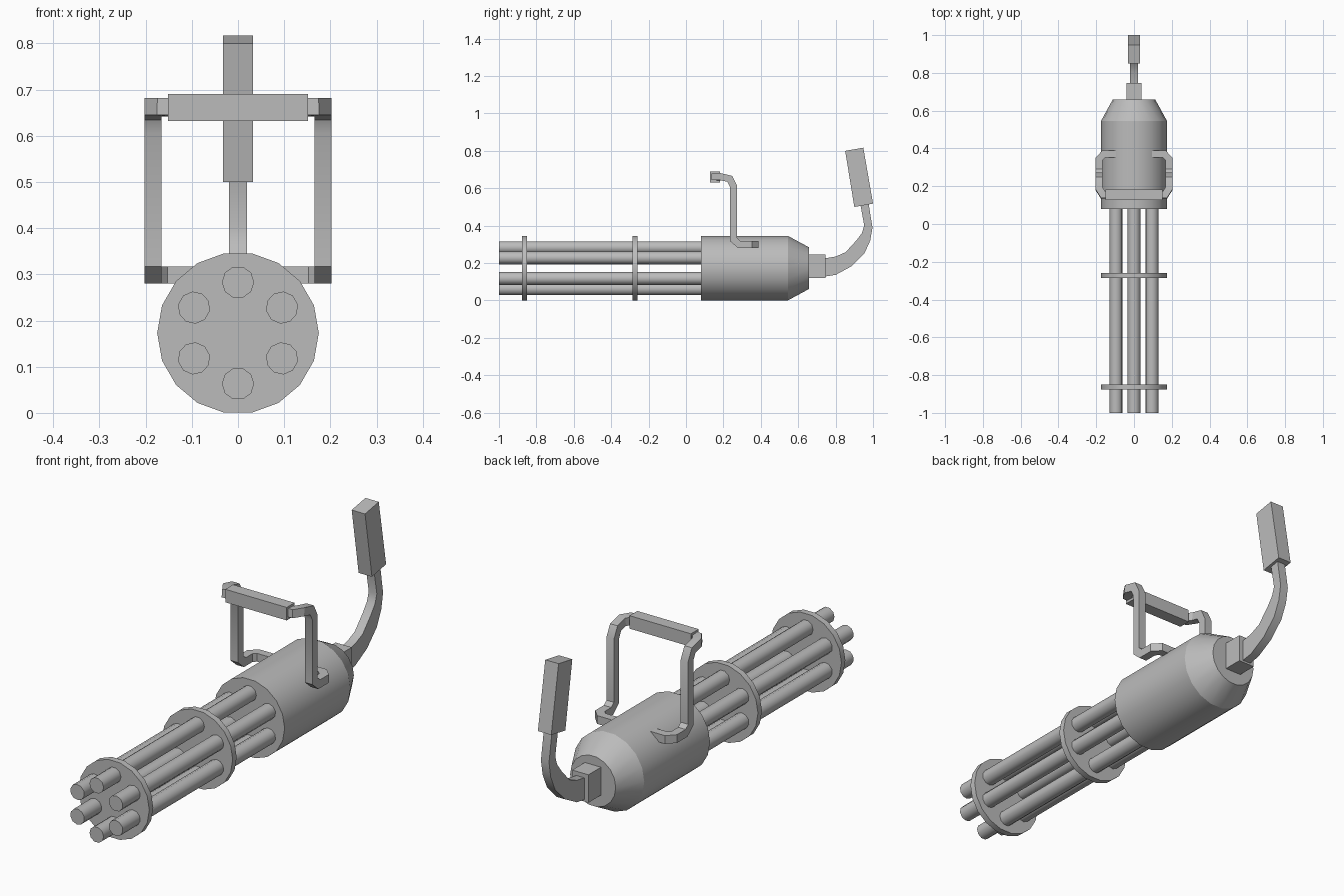
import bpy, bmesh, math
from mathutils import Vector, Matrix

cube = bpy.data.objects.get("Cube")
if cube:
    bpy.data.objects.remove(cube)

AXIS_Z = 0.173   # height of the barrel axis
RADIUS = 0.175   # housing and disc radius

steel = bpy.data.materials.new("grey_steel")
steel.use_nodes = True
COLOUR = (0.5, 0.5, 0.5, 1)
steel.diffuse_color = COLOUR
steel.node_tree.nodes["Principled BSDF"].inputs["Base Color"].default_value = COLOUR


def finish(name, bm, angle=None):
    """Turn a bmesh into a named object, smooth below the given angle."""
    bmesh.ops.recalc_face_normals(bm, faces=bm.faces)
    mesh = bpy.data.meshes.new(name)
    bm.to_mesh(mesh)
    bm.free()
    mesh.materials.append(steel)
    obj = bpy.data.objects.new(name, mesh)
    bpy.context.collection.objects.link(obj)
    if angle:
        bpy.ops.object.select_all(action='DESELECT')
        obj.select_set(True)
        bpy.context.view_layer.objects.active = obj
        bpy.ops.object.shade_smooth_by_angle(angle=math.radians(angle))
    return obj


def skin(bm, rings):
    """Bridge equal rings of points and cap both ends."""
    rings = [[bm.verts.new(p) for p in ring] for ring in rings]
    for a, b in zip(rings, rings[1:]):
        for i in range(len(a)):
            j = (i + 1) % len(a)
            bm.faces.new((a[i], a[j], b[j], b[i]))
    bm.faces.new(rings[0])
    bm.faces.new(rings[-1])


def lathe(name, profile, sides, angle, centre=(0, AXIS_Z), turn=0):
    """Round part along y from (y, radius) pairs."""
    steps = [math.tau * i / sides + turn for i in range(sides)]
    bm = bmesh.new()
    skin(bm, [[(centre[0] + r * math.cos(a), y, centre[1] + r * math.sin(a))
               for a in steps] for y, r in profile])
    return finish(name, bm, angle)


def extrude_x(name, outline, half, angle=None):
    """Side outline of (y, z) points extruded across x."""
    bm = bmesh.new()
    skin(bm, [[(x, y, z) for y, z in outline] for x in (-half, half)])
    return finish(name, bm, angle)


def square_tube(name, path, half, angle):
    """Square bar with mitred bends; it starts along x."""
    path = [Vector(p) for p in path]
    ring = [path[0] + Vector((0, a * half, b * half))
            for a, b in ((-1, -1), (1, -1), (1, 1), (-1, 1))]
    rings = [ring]
    for i in range(1, len(path)):
        d = (path[i] - path[i - 1]).normalized()
        out = (path[i + 1] - path[i]).normalized() if i + 1 < len(path) else d
        n = d + out
        ring = [p + d * ((path[i] - p).dot(n) / d.dot(n)) for p in ring]
        rings.append(ring)
    bm = bmesh.new()
    skin(bm, rings)
    return finish(name, bm, angle)


# Housing with tapered rear
lathe("housing", [(0.08, RADIUS), (0.545, RADIUS), (0.658, 0.113)], 18, 25)

# Clamp discs around the barrels
for name, y in (("front_disc", -0.863), ("middle_disc", -0.273)):
    lathe(name, [(y - 0.014, RADIUS), (y + 0.014, RADIUS)], 18, 25)

# Ring of six barrels
for k in range(6):
    a = math.pi / 2 + k * math.pi / 3
    centre = (0.11 * math.cos(a), AXIS_Z + 0.11 * math.sin(a))
    lathe(f"barrel_{k + 1}", [(-1, 0.035), (0.1, 0.035)], 10, 40, centre, k * math.pi / 3)

# Rear mount, curved stem and grip
extrude_x("rear_mount", [(0.64, 0.12), (0.747, 0.12), (0.747, 0.245), (0.64, 0.245)], 0.04)
stem_outline = [(0.74, 0.128), (0.80, 0.137), (0.885, 0.183), (0.954, 0.252), (0.985, 0.32),
                (0.997, 0.39), (0.976, 0.52), (0.933, 0.51), (0.953, 0.40), (0.94, 0.36),
                (0.91, 0.32), (0.853, 0.258), (0.80, 0.235), (0.74, 0.225)]
extrude_x("rear_stem", stem_outline, 0.02, 40)
extrude_x("rear_grip", [(0.90, 0.50), (1.0, 0.518), (0.948, 0.817), (0.851, 0.80)], 0.033)

# Carrying frame: one bent arm on each side
arm = [(0.09, 0.37, 0.299), (0.16, 0.37, 0.299), (0.184, 0.345, 0.299), (0.184, 0.285, 0.299),
       (0.184, 0.255, 0.325), (0.184, 0.255, 0.61), (0.184, 0.235, 0.65),
       (0.184, 0.185, 0.662), (0.165, 0.155, 0.662), (0.14, 0.155, 0.662)]
for side, s in (("left", 1), ("right", -1)):
    square_tube(side + "_arm", [(s * x, y, z) for x, y, z in arm], 0.0185, 30)

# Top handle bar
extrude_x("handle_bar", [(0.127, 0.632), (0.182, 0.632), (0.182, 0.69), (0.127, 0.69)], 0.152)
